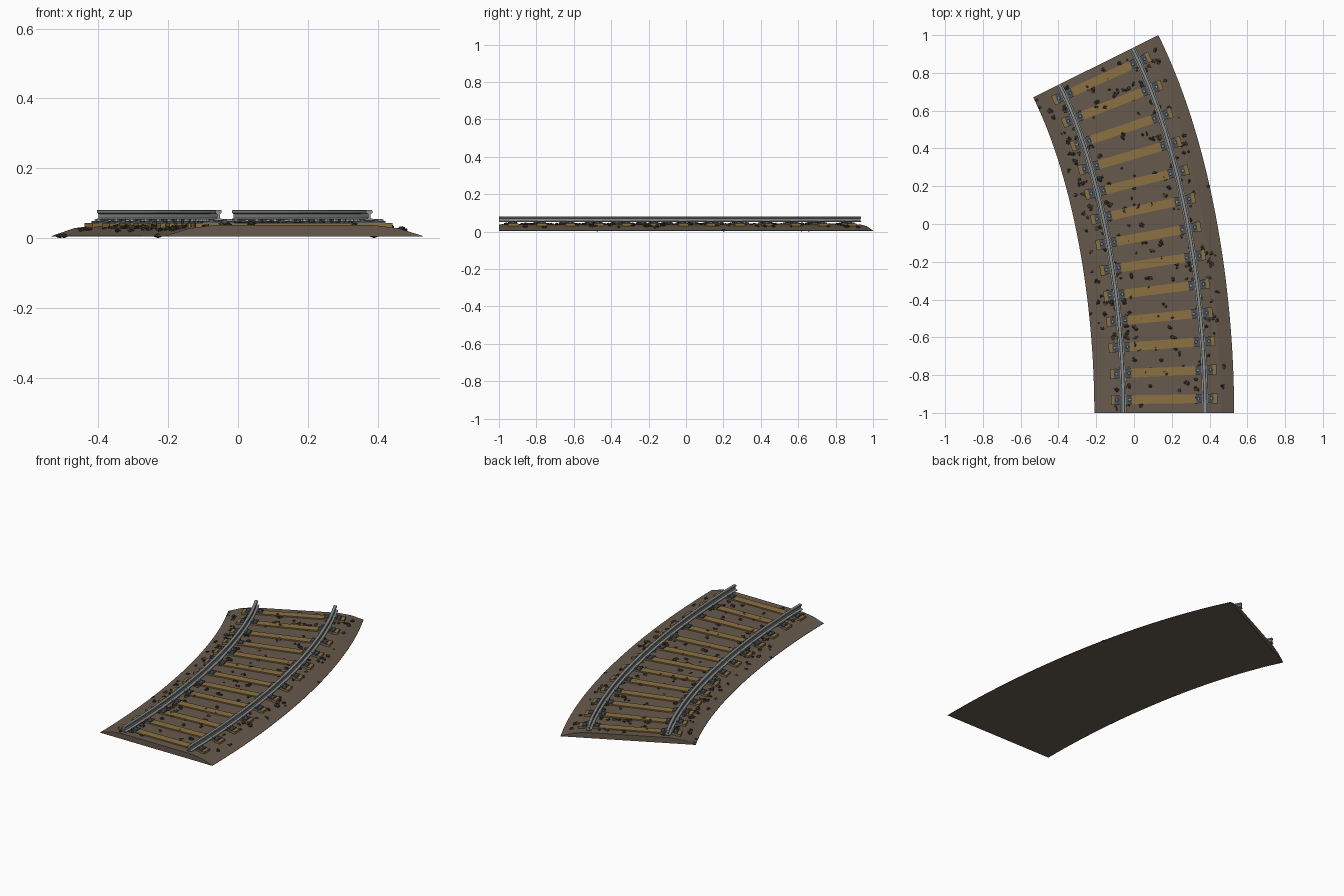
import bpy, bmesh, math, random
from mathutils import Vector, Matrix

if "Cube" in bpy.data.objects:
    bpy.data.objects.remove(bpy.data.objects["Cube"])

random.seed(7)


def material(name, rgb):
    m = bpy.data.materials.new(name)
    m.diffuse_color = (*rgb, 1)
    m.use_nodes = True
    m.node_tree.nodes["Principled BSDF"].inputs["Base Color"].default_value = m.diffuse_color
    return m


EARTH = material("brown earth", (0.135, 0.102, 0.074))
WOOD = material("yellow wood", (0.26, 0.165, 0.055))
STEEL = material("grey steel", (0.27, 0.28, 0.28))
IRON = material("dark iron", (0.075, 0.08, 0.09))
BOLT = material("pale bolt steel", (0.26, 0.31, 0.37))
STONE = material("dark stone", (0.05, 0.042, 0.03))

# Centre line: a bend that tightens toward the back
ANGLE = math.radians(26.4)
P0, P3 = Vector((0.16, -1.0)), Vector((-0.2025, 0.835))
P1 = P0 + Vector((0, 0.6))
P2 = P3 - 0.57 * Vector((-math.sin(ANGLE), math.cos(ANGLE)))


def bezier(t):
    u = 1 - t
    p = P0 * u**3 + P1 * 3 * u * u * t + P2 * 3 * u * t * t + P3 * t**3
    d = (P1 - P0) * u * u + (P2 - P1) * 2 * u * t + (P3 - P2) * t * t
    return p, d.normalized()


# Lookup that turns a fraction of the length into a curve parameter
STEPS = 400
lengths = [0.0]
for i in range(STEPS):
    lengths.append(lengths[-1] + (bezier((i + 1) / STEPS)[0] - bezier(i / STEPS)[0]).length)


def track(f):
    want = f * lengths[-1]
    i = next((k for k in range(1, STEPS + 1) if lengths[k] >= want), STEPS)
    part = (want - lengths[i - 1]) / (lengths[i] - lengths[i - 1])
    return bezier((i - 1 + part) / STEPS)


def place(f, side, z):
    p, d = track(f)
    return Vector((p.x + d.y * side, p.y - d.x * side, z))


def frame(f, side, z):
    d = track(f)[1]
    return Matrix.Translation(place(f, side, z)) @ Matrix.Rotation(math.atan2(-d.x, d.y), 4, 'Z')


def finish(bm, name, mat):
    bmesh.ops.recalc_face_normals(bm, faces=bm.faces)
    me = bpy.data.meshes.new(name)
    bm.to_mesh(me)
    bm.free()
    me.materials.append(mat)
    ob = bpy.data.objects.new(name, me)
    bpy.context.collection.objects.link(ob)
    return ob


def sweep(name, profile, mat, n=39):
    bm = bmesh.new()
    rings = [[bm.verts.new(place(i / n, s, z)) for s, z in profile] for i in range(n + 1)]
    k = len(profile)
    for a, b in zip(rings, rings[1:]):
        for j in range(k):
            bm.faces.new((a[j], a[(j + 1) % k], b[(j + 1) % k], b[j]))
    bm.faces.new(rings[0])
    bm.faces.new(rings[-1])
    return finish(bm, name, mat)


def box(bm, m, size):
    bmesh.ops.create_cube(bm, size=1, matrix=m @ Matrix.Diagonal((*size, 1)))


# Ballast bed with sloping shoulders
BED = [(0.0, 0.037), (0.23, 0.037), (0.30, 0.028), (0.37, 0.006)]
half = BED[1:] + [(0.37, 0.004)]
sweep("ballast_bed", half + [(-s, z) for s, z in reversed(half)], EARTH)


def bed_height(side):
    a = abs(side)
    for (s0, z0), (s1, z1) in zip(BED, BED[1:]):
        if a <= s1:
            return z0 + (z1 - z0) * (a - s0) / (s1 - s0)
    return BED[-1][1]


# Rails: foot, web and head
GAUGE = 0.216
RAIL = [(0.016, 0.050), (0.016, 0.053), (0.004, 0.057), (0.004, 0.069),
        (0.009, 0.072), (0.009, 0.079), (0.007, 0.081)]
for name, c in (("left_rail", -GAUGE), ("right_rail", GAUGE)):
    sweep(name, [(c + s, z) for s, z in RAIL] + [(c - s, z) for s, z in reversed(RAIL)], STEEL)

# Sleepers with rail chairs, clips and bolts
COUNT = 13
wood, chairs, bolts = bmesh.new(), bmesh.new(), bmesh.new()
for i in range(COUNT):
    f = (i + 0.5) / COUNT
    box(wood, frame(f, 0, 0.034), (0.50, 0.046, 0.020))
    for sgn in (-1, 1):
        box(wood, frame(f, sgn * 0.265, 0.033), (0.034, 0.054, 0.021))
        box(chairs, frame(f, sgn * GAUGE, 0.0465), (0.092, 0.048, 0.006))
        for e in (-1, 1):
            box(chairs, frame(f, sgn * GAUGE + e * 0.019, 0.052), (0.012, 0.042, 0.007))
            bmesh.ops.create_cone(bolts, cap_ends=True, segments=6, radius1=0.009, radius2=0.007,
                                  depth=0.006, matrix=frame(f, sgn * GAUGE + e * 0.034, 0.052))
finish(wood, "sleepers", WOOD)
finish(chairs, "rail_chairs", IRON)
finish(bolts, "chair_bolts", BOLT)

# Loose stones in small jagged clusters, densest beside the rails
stones = bmesh.new()
for i in range(250):
    f = random.uniform(0.015, 0.985)
    if i % 5 < 3:
        side = random.choice((-1, 1)) * random.uniform(0.17, 0.325)
    else:
        side = random.uniform(-0.2, 0.2)
    for _ in range(random.randint(1, 3)):
        s = side + random.uniform(-0.012, 0.012)
        g = min(max(f + random.uniform(-0.006, 0.006), 0.005), 0.995)
        r = random.uniform(0.006, 0.012)
        spin = Matrix.Rotation(random.uniform(0, 6.28), 4, 'Z')
        flat = Matrix.Diagonal((random.uniform(0.8, 1.5), 1, 0.6, 1))
        m = Matrix.Translation(place(g, s, bed_height(s) + 0.002)) @ spin @ flat
        new = bmesh.ops.create_icosphere(stones, subdivisions=1, radius=r, matrix=m)["verts"]
        for v in new:
            v.co += Vector([random.uniform(-0.35, 0.35) * r for _ in range(3)])

# A few stones that rolled to the foot of the slope and rest on the ground
for f, side in ((0.985, -0.355), (0.96, -0.36), (0.6, 0.36), (0.3, -0.36)):
    m = Matrix.Translation(place(f, side, 0.007)) @ Matrix.Diagonal((1.3, 1, 0.7, 1))
    bmesh.ops.create_icosphere(stones, subdivisions=1, radius=0.01, matrix=m)
finish(stones, "loose_stones", STONE)
